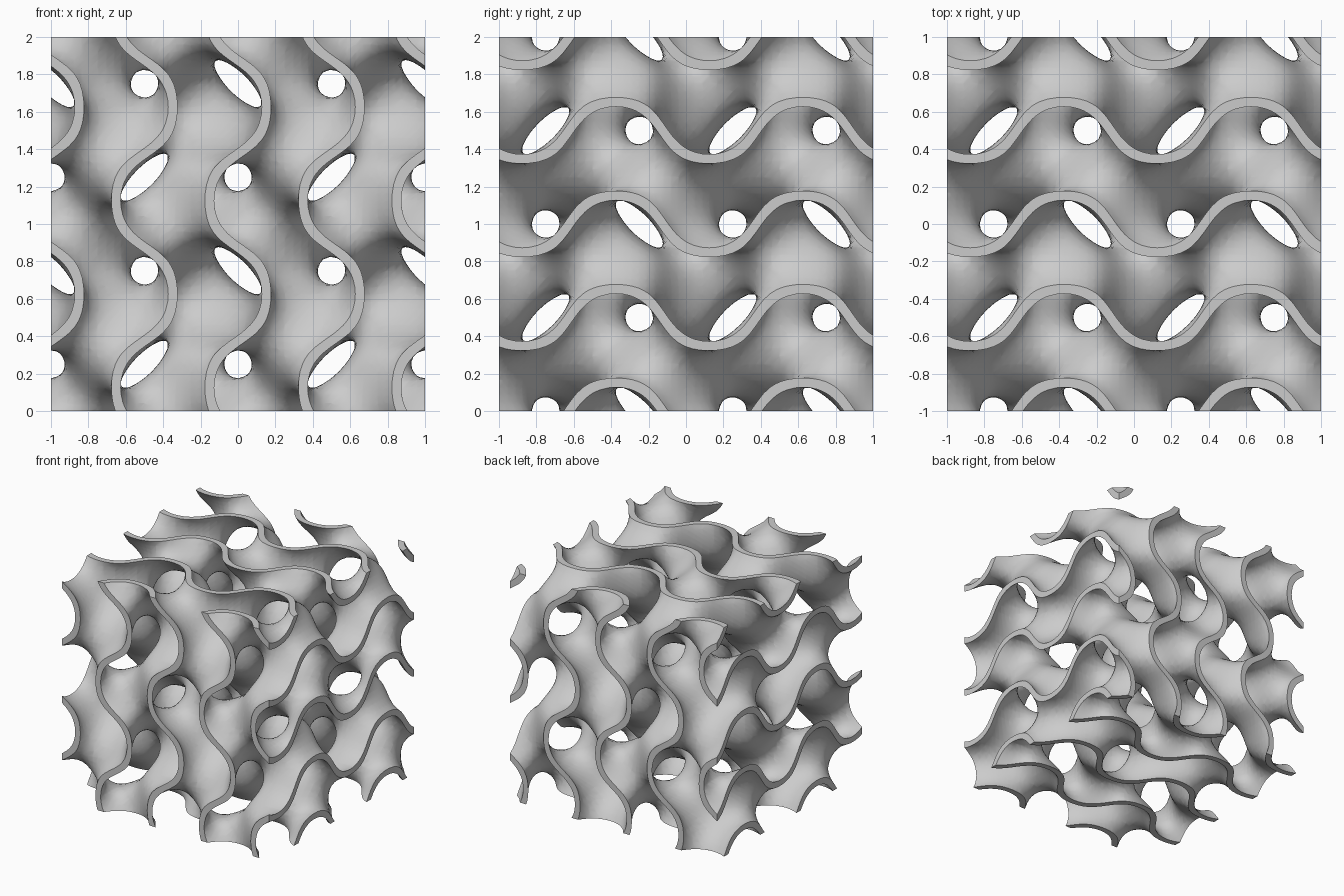
import bpy
import bmesh
from itertools import permutations, product
from math import sin, cos, tau
from mathutils import Matrix, Vector

CELLS = 24        # lattice cells per period
WALL = 0.27       # the wall fills -WALL < field < WALL

if "Cube" in bpy.data.objects:
    bpy.data.objects.remove(bpy.data.objects["Cube"])


def field(p):
    """Periodic twisted minimal-surface field, one period per unit."""
    sx, sy, sz = (sin(tau * c) for c in p)
    cx, cy, cz = (cos(tau * c) for c in p)
    return sx * cy + sy * cz + sz * cx + cx * cy * cz - sx * sy * sz


point, value = {}, {}
for key in product(range(CELLS + 1), repeat=3):
    point[key] = Vector(key) / CELLS
    value[key] = field(point[key])


def crossing(a, b, level):
    """Point on lattice edge a-b where the field equals level."""
    if a > b:
        a, b = b, a
    p, q, fp, fq = point[a], point[b], value[a] - level, value[b] - level
    for _ in range(3):
        m = p.lerp(q, fp / (fp - fq))
        fm = field(m) - level
        if abs(fm) < 1e-5:
            break
        if (fm < 0) == (fp < 0):
            p, fp = m, fm
        else:
            q, fq = m, fm
    return m


def step(key, axis):
    return tuple(k + (i == axis) for i, k in enumerate(key))


def sheet_polygon(tet, level):
    """Slice of one tetrahedron by a level surface, facing out of the wall."""
    low = [k for k in tet if value[k] < level]
    high = [k for k in tet if value[k] >= level]
    if not low or not high:
        return None
    if len(low) == 2:
        (a, b), (c, d) = low, high
        pairs = [(a, c), (a, d), (b, d), (b, c)]
    else:
        pairs = [(a, b) for a in low for b in high]
    poly = [crossing(a, b, level) for a, b in pairs]
    normal = (poly[2] - poly[0]).cross(poly[-1] - poly[1])
    uphill = (sum((point[k] for k in high), Vector()) / len(high)
              - sum((point[k] for k in low), Vector()) / len(low))
    if normal.dot(uphill) * level < 0:
        poly.reverse()
    return poly


def rim_polygon(tri):
    """Part of one boundary triangle that lies inside the wall."""
    poly = []
    for a, b in zip(tri, tri[1:] + tri[:1]):
        if abs(value[a]) < WALL:
            poly.append(point[a])
        levels = (-WALL, WALL) if value[a] < value[b] else (WALL, -WALL)
        for level in levels:
            if (value[a] < level) != (value[b] < level):
                poly.append(crossing(a, b, level))
    return poly


def tile_mesh(polys):
    verts, faces = [], []
    for poly in polys:
        faces.append(range(len(verts), len(verts) + len(poly)))
        verts.extend(poly)
    mesh = bpy.data.meshes.new("tile")
    mesh.from_pydata(verts, [], [list(f) for f in faces])
    return mesh


def place(bm, mesh, offset):
    """Append a copy of a tile, moved to its place in the block."""
    move = Matrix.Translation(Vector(offset) - Vector((1, 1, 0)))
    mesh.transform(move)
    bm.from_mesh(mesh)
    mesh.transform(move.inverted())


bm = bmesh.new()

# Curved wall: both skins of one period, repeated in a block
sheets = []
for key in product(range(CELLS), repeat=3):
    for order in permutations(range(3)):
        tet = [key]
        for axis in order:
            tet.append(step(tet[-1], axis))
        for level in (WALL, -WALL):
            poly = sheet_polygon(tet, level)
            if poly:
                sheets.append(poly)
tile = tile_mesh(sheets)
for offset in product(range(2), repeat=3):
    place(bm, tile, offset)
bpy.data.meshes.remove(tile)

# Flat rims where the wall meets the six sides of the block
for axis in range(3):
    u, v = (axis + 1) % 3, (axis + 2) % 3
    rims = []
    for key in point:
        if key[axis] == 0 and key[u] < CELLS and key[v] < CELLS:
            far = step(step(key, u), v)
            for tri in ([key, step(key, u), far], [key, far, step(key, v)]):
                poly = rim_polygon(tri)
                if len(poly) > 2:
                    rims.append(poly)
    for side in (2, 0):
        tile = tile_mesh(rims if side else [p[::-1] for p in rims])
        for i, j in product(range(2), repeat=2):
            offset = [side] * 3
            offset[u], offset[v] = i, j
            place(bm, tile, offset)
        bpy.data.meshes.remove(tile)

bmesh.ops.remove_doubles(bm, verts=bm.verts, dist=0.001)
mesh = bpy.data.meshes.new("lattice_block")
bm.to_mesh(mesh)
bm.free()

grey = bpy.data.materials.new("plain grey")
grey.use_nodes = True
grey.diffuse_color = (0.6, 0.6, 0.6, 1)
grey.node_tree.nodes["Principled BSDF"].inputs["Base Color"].default_value = grey.diffuse_color
mesh.materials.append(grey)

block = bpy.data.objects.new("lattice_block", mesh)
bpy.context.collection.objects.link(block)
bpy.ops.object.select_all(action="DESELECT")
block.select_set(True)
bpy.context.view_layer.objects.active = block
bpy.ops.object.shade_smooth_by_angle(angle=0.7)
